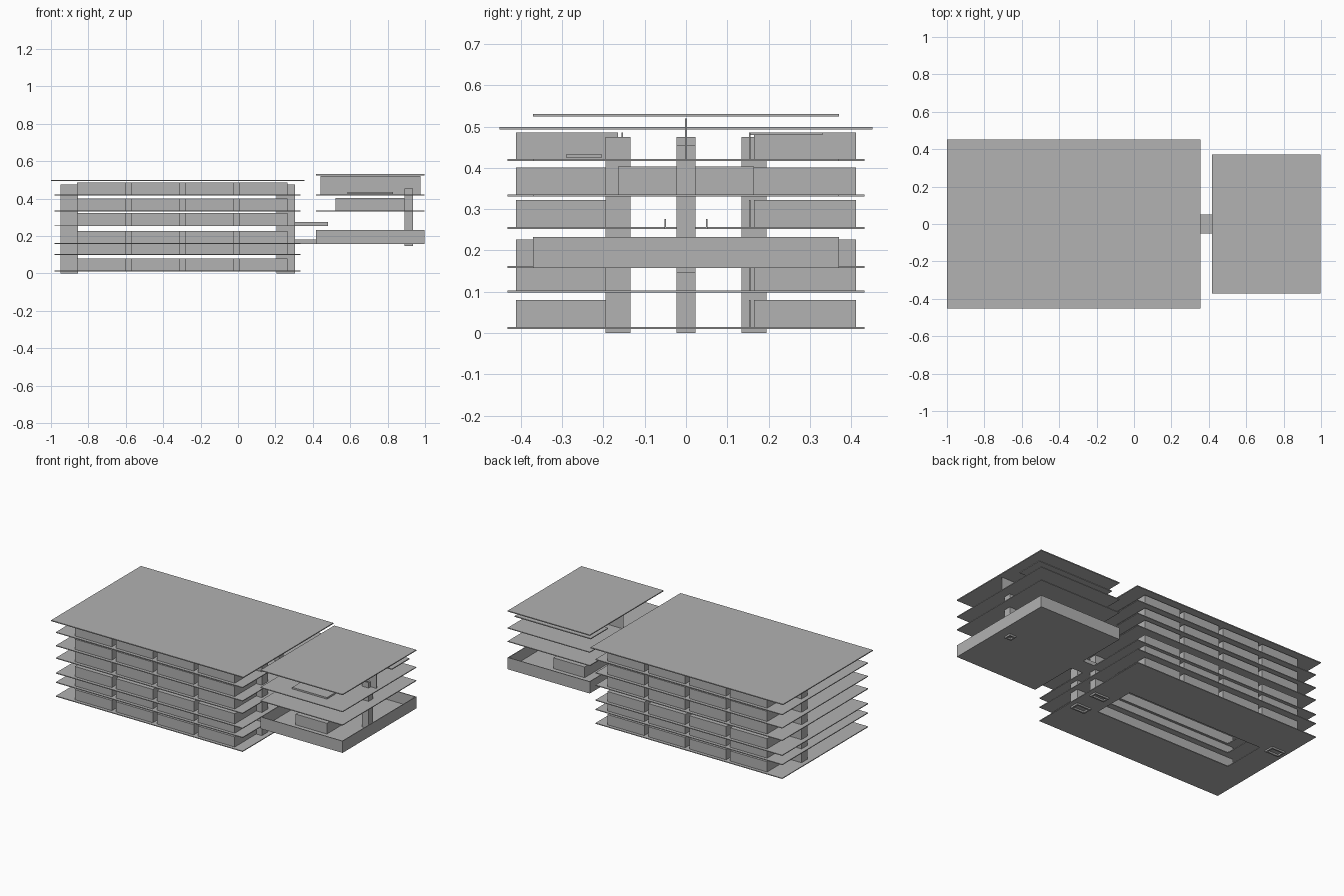
import bpy
import bmesh

old = bpy.data.objects.get("Cube")
if old:
    bpy.data.objects.remove(old, do_unlink=True)

# Single plain material
grey = bpy.data.materials.new("light_grey")
grey.use_nodes = True
COLOUR = (0.445, 0.445, 0.445, 1)
grey.diffuse_color = COLOUR
grey.node_tree.nodes["Principled BSDF"].inputs["Base Color"].default_value = COLOUR


def finish(name, bm):
    bmesh.ops.recalc_face_normals(bm, faces=bm.faces)
    mesh = bpy.data.meshes.new(name)
    bm.to_mesh(mesh)
    bm.free()
    mesh.materials.append(grey)
    obj = bpy.data.objects.new(name, mesh)
    bpy.context.collection.objects.link(obj)
    return obj


def corners(bm, rect, z):
    x0, x1, y0, y1 = rect
    return [bm.verts.new((x, y, z)) for x, y in ((x0, y0), (x1, y0), (x1, y1), (x0, y1))]


def box(name, rect, z0, z1):
    """Solid block over a rectangle (x0, x1, y0, y1)."""
    bm = bmesh.new()
    low, high = corners(bm, rect, z0), corners(bm, rect, z1)
    bm.faces.new(low)
    bm.faces.new(high)
    for i in range(4):
        j = (i + 1) % 4
        bm.faces.new((low[i], low[j], high[j], high[i]))
    return finish(name, bm)


def ring(name, outer, inner, z0, z1):
    """Rectangular block with a rectangular opening through it."""
    bm = bmesh.new()
    loops = [corners(bm, r, z) for r, z in ((outer, z0), (outer, z1), (inner, z1), (inner, z0))]
    for a, b in zip(loops, loops[1:] + loops[:1]):
        for i in range(4):
            j = (i + 1) % 4
            bm.faces.new((a[i], a[j], b[j], b[i]))
    return finish(name, bm)


def inset(rect, t):
    x0, x1, y0, y1 = rect
    return (x0 + t, x1 - t, y0 + t, y1 - t)


def shaft(name, rect, z0, z1):
    return ring(name, rect, inset(rect, 0.01), z0, z1)


SLAB = 0.005
ROOM = 0.07

# Main block: floors around an atrium, four rooms along each long side
main_floor = (-0.98, 0.335, -0.432, 0.432)
atrium = (-0.81, 0.15, -0.14, 0.14)
levels = (0.01, 0.098, 0.157, 0.252, 0.331, 0.416)
room_starts = [-0.86 + 0.2885 * i for i in range(4)]
for n, z in enumerate(levels, 1):
    ring(f"main_floor_{n}", main_floor, atrium, z, z + SLAB)
    for side, label in ((-1, "front"), (1, "back")):
        ya, yb = sorted((side * 0.165, side * 0.412))
        for k, x in enumerate(room_starts, 1):
            box(f"{label}_room_{n}_{k}", (x, x + 0.26, ya, yb), z + SLAB, z + ROOM)
        # thin corridor wall on the atrium side of the rooms
        ya, yb = sorted((side * 0.153, side * 0.156))
        box(f"{label}_corridor_wall_{n}", (-0.86, 0.265, ya, yb), z + SLAB, z + ROOM)
box("main_roof", (-1, 0.355, -0.452, 0.452), 0.493, 0.499)

# Lift and stair shafts of the main block
shaft("lift_shaft", (0.205, 0.305, -0.023, 0.023), 0, 0.475)
shaft("front_stair_shaft", (0.205, 0.305, -0.195, -0.135), 0, 0.475)
shaft("back_stair_shaft", (-0.95, -0.855, 0.135, 0.195), 0, 0.475)

# Bridges with side rails
for label, x1, z in (("lower", 0.42, 0.157), ("upper", 0.48, 0.252)):
    box(f"{label}_bridge_deck", (0.3, x1, -0.052, 0.052), z, z + SLAB)
    for side in (-1, 1):
        y = side * 0.05
        box(f"{label}_bridge_rail", (0.3, x1, y - 0.0015, y + 0.0015), z, z + 0.024)

# Annex: walled tray, floors and roof
annex = (0.418, 0.996, -0.371, 0.371)
box("annex_base", annex, 0.157, 0.162)
ring("annex_parapet", annex, inset(annex, 0.005), 0.162, 0.232)
box("annex_lower_room", (0.56, 0.78, -0.22, 0.22), 0.162, 0.23)
for n, z in enumerate(levels[-2:], 1):
    box(f"annex_floor_{n}", annex, z, z + SLAB)
box("annex_middle_room", (0.52, 0.89, -0.165, 0.165), 0.336, 0.403)
box("annex_roof", annex, 0.524, 0.53)

# Annex shaft, top partition, bench and shelf
shaft("annex_shaft", (0.89, 0.936, -0.023, 0.023), 0.147, 0.455)
box("annex_partition", (0.44, 0.976, -0.002, 0.002), 0.42, 0.52)
box("annex_bench", (0.585, 0.83, -0.29, -0.205), 0.424, 0.434)
box("annex_shelf", (0.44, 0.976, 0.155, 0.33), 0.48, 0.486)
